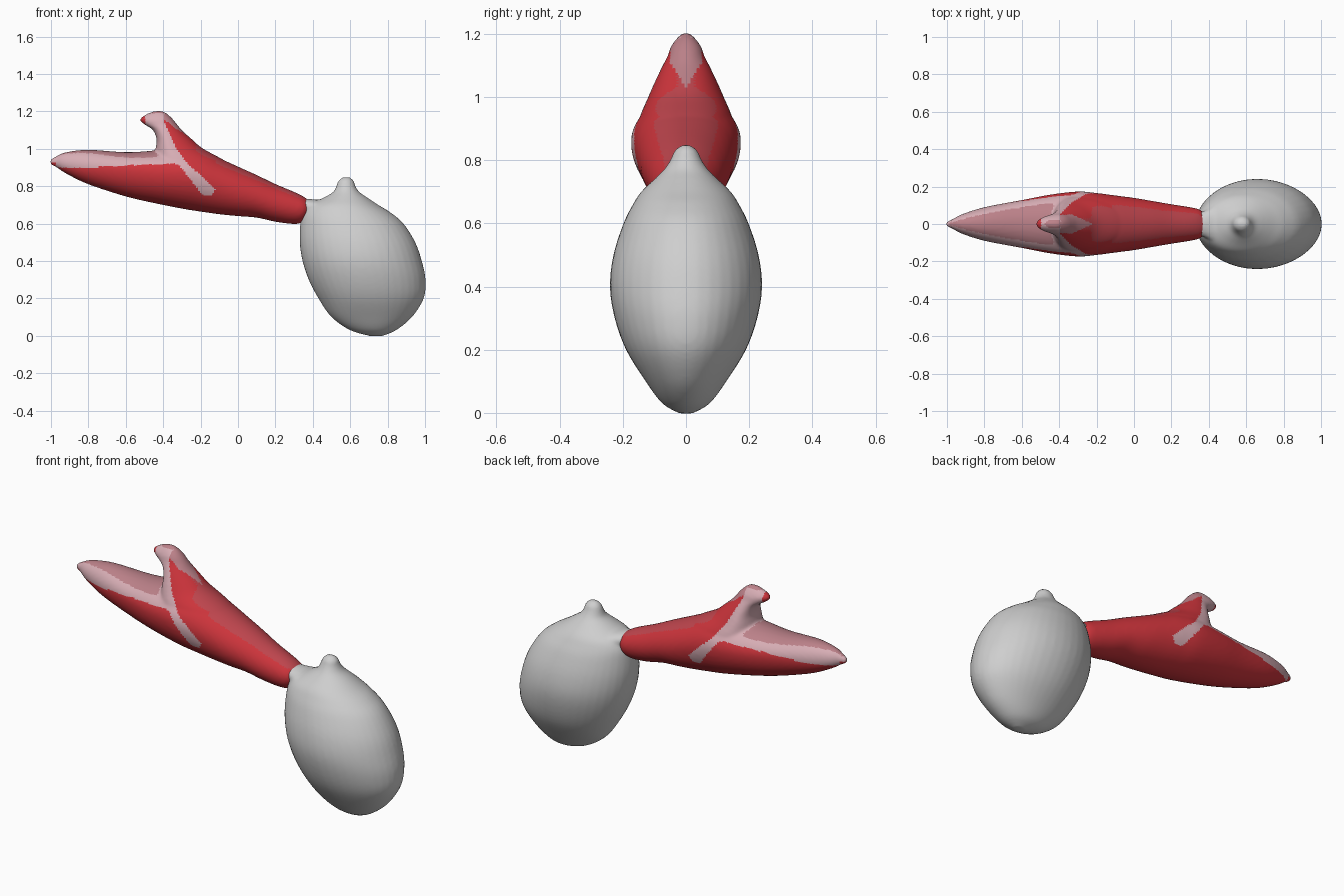
import bpy, bmesh, math
from mathutils import Vector

if "Cube" in bpy.data.objects:
    bpy.data.objects.remove(bpy.data.objects["Cube"])


def material(name, rgb):
    m = bpy.data.materials.new(name)
    m.diffuse_color = (*rgb, 1)
    m.use_nodes = True
    m.node_tree.nodes["Principled BSDF"].inputs["Base Color"].default_value = m.diffuse_color
    return m


RED = material("red", (0.62, 0.035, 0.045))
MUTED = material("muted red", (0.52, 0.06, 0.075))
PINK = material("light pink", (0.68, 0.42, 0.46))
DULL = material("dull pink", (0.50, 0.22, 0.25))
GREY = material("pale grey", (0.62, 0.62, 0.62))


def smooth_rows(rows, steps=5):
    """Catmull-Rom interpolation of every column of the station table."""
    out = []
    for i in range(len(rows) - 1):
        p = [rows[max(i - 1, 0)], rows[i], rows[i + 1], rows[min(i + 2, len(rows) - 1)]]
        for s in range(steps):
            t = s / steps
            out.append([0.5 * (2 * b + (c - a) * t + (2 * a - 5 * b + 4 * c - d) * t * t
                               + (3 * b - a - 3 * c + d) * t ** 3) for a, b, c, d in zip(*p)])
    return out + [list(rows[-1])]


def loft(bm, rows, axis, n=40):
    """Rows: position on axis, low, high, half width in y, place of greatest width."""
    rings = []
    for pos, lo, hi, hw, mid in smooth_rows(rows):
        ring = []
        for k in range(n):
            a = 2 * math.pi * k / n
            s = math.sin(a)
            u = mid + s * ((hi - mid) if s > 0 else (mid - lo))
            y = hw * math.cos(a)
            ring.append(bm.verts.new((pos, y, u) if axis == "x" else (u, y, pos)))
        rings.append(ring)
    faces = [bm.faces.new((p[k], p[(k + 1) % n], q[(k + 1) % n], q[k]))
             for p, q in zip(rings, rings[1:]) for k in range(n)]
    faces += [bm.faces.new(rings[0][::-1]), bm.faces.new(rings[-1])]
    bmesh.ops.recalc_face_normals(bm, faces=faces)


def fused(name, lofts, mats):
    """Fuse overlapping lofts into one smooth skin."""
    bm = bmesh.new()
    for rows, axis in lofts:
        loft(bm, rows, axis)
    me = bpy.data.meshes.new(name)
    bm.to_mesh(me)
    bm.free()
    ob = bpy.data.objects.new(name, me)
    bpy.context.collection.objects.link(ob)
    r = ob.modifiers.new("skin", "REMESH")
    r.mode, r.voxel_size = "VOXEL", 0.0095
    s = ob.modifiers.new("soften", "SMOOTH")
    s.factor, s.iterations = 0.5, 5
    dg = bpy.context.evaluated_depsgraph_get()
    ob.data = bpy.data.meshes.new_from_object(ob.evaluated_get(dg))
    ob.modifiers.clear()
    ob.data.materials.clear()
    for m in mats:
        ob.data.materials.append(m)
    for p in ob.data.polygons:
        p.use_smooth = True
        p.material_index = 0
    return ob


# Long tapering body
body = [(-1.004, .915, .945, .012, .93), (-.97, .90, .962, .026, .93), (-.92, .868, .982, .052, .92),
        (-.8, .81, .995, .09, .905), (-.6, .745, .982, .128, .885), (-.45, .71, .99, .157, .87),
        (-.3, .68, 1.0, .174, .86), (-.2, .664, .99, .166, .84), (-.1, .65, .95, .153, .81),
        (0, .64, .905, .14, .775), (.1, .632, .86, .123, .745), (.2, .61, .812, .106, .71),
        (.3, .598, .77, .09, .685), (.35, .61, .745, .078, .68), (.385, .65, .72, .05, .685)]
# Raised hood with its forward-pointing tip
hood = [(.86, -.44, .02, .15, -.3), (.93, -.45, -.06, .148, -.32), (1.0, -.44, -.185, .12, -.36),
        (1.05, -.435, -.245, .098, -.375), (1.1, -.455, -.30, .074, -.385), (1.13, -.50, -.325, .058, -.395),
        (1.155, -.525, -.345, .05, -.40), (1.18, -.50, -.37, .034, -.41), (1.202, -.45, -.40, .012, -.425)]
horn = fused("horn_body", [(body, "x"), (hood, "z")], [RED, MUTED, PINK, DULL])


def edge(pts, z):
    """x on a falling polyline at height z."""
    for (x0, z0), (x1, z1) in zip(pts, pts[1:]):
        if z0 >= z >= z1:
            return x0 + (x1 - x0) * (z0 - z) / (z0 - z1)
    return None


back_edge = [(-.36, 1.3), (-.40, 1.155), (-.33, 1.0), (-.27, .92), (-.12, .785), (-.14, .75)]
front_edge = [(-.32, .92), (-.19, .755), (-.17, .75)]
# Painted bands on the body
for p in horn.data.polygons:
    x, y, z = p.center
    nz = p.normal.z
    b, f = edge(back_edge, z), edge(front_edge, z)
    low = .90 + .02 * max(0, min(1, (x + .8) / .4))
    idx = 0
    if x > -.27 and nz > .72:
        idx = 1
    if x < -.975 and z < .93:
        idx = 0
    elif x < -.495 and z > 1.08:
        idx = 0
    elif b is not None and x < b and z > low:
        idx = 3 if (nz > .8 and z < 1.05) or z > 1.19 else 2
    elif b is not None and f is not None and f < x < b:
        idx = 2
    elif z > 1.03 and abs(y) < .05 * min(1, (z - 1.03) / .08):
        idx = 3
    p.material_index = idx

# Grey egg with a nub on top, and the neck joining it to the body
egg = [(-.002, .71, .77, .02, .74), (.03, .60, .845, .075, .73), (.1, .50, .93, .128, .72),
       (.2, .43, .993, .19, .70), (.3, .378, 1.003, .226, .68), (.4, .345, .983, .241, .66),
       (.5, .33, .948, .23, .64), (.6, .333, .885, .198, .61), (.66, .345, .815, .168, .59),
       (.7, .38, .75, .142, .58), (.74, .46, .69, .1, .58), (.77, .51, .648, .07, .58),
       (.8, .525, .628, .05, .578), (.83, .537, .618, .036, .578), (.848, .56, .597, .014, .578)]
neck = [(.33, .665, .735, .06, .70), (.38, .65, .732, .072, .69), (.43, .61, .728, .10, .68),
        (.5, .56, .735, .13, .66), (.55, .55, .74, .12, .65)]
fused("grey_bulb", [(egg, "z"), (neck, "x")], [GREY])
